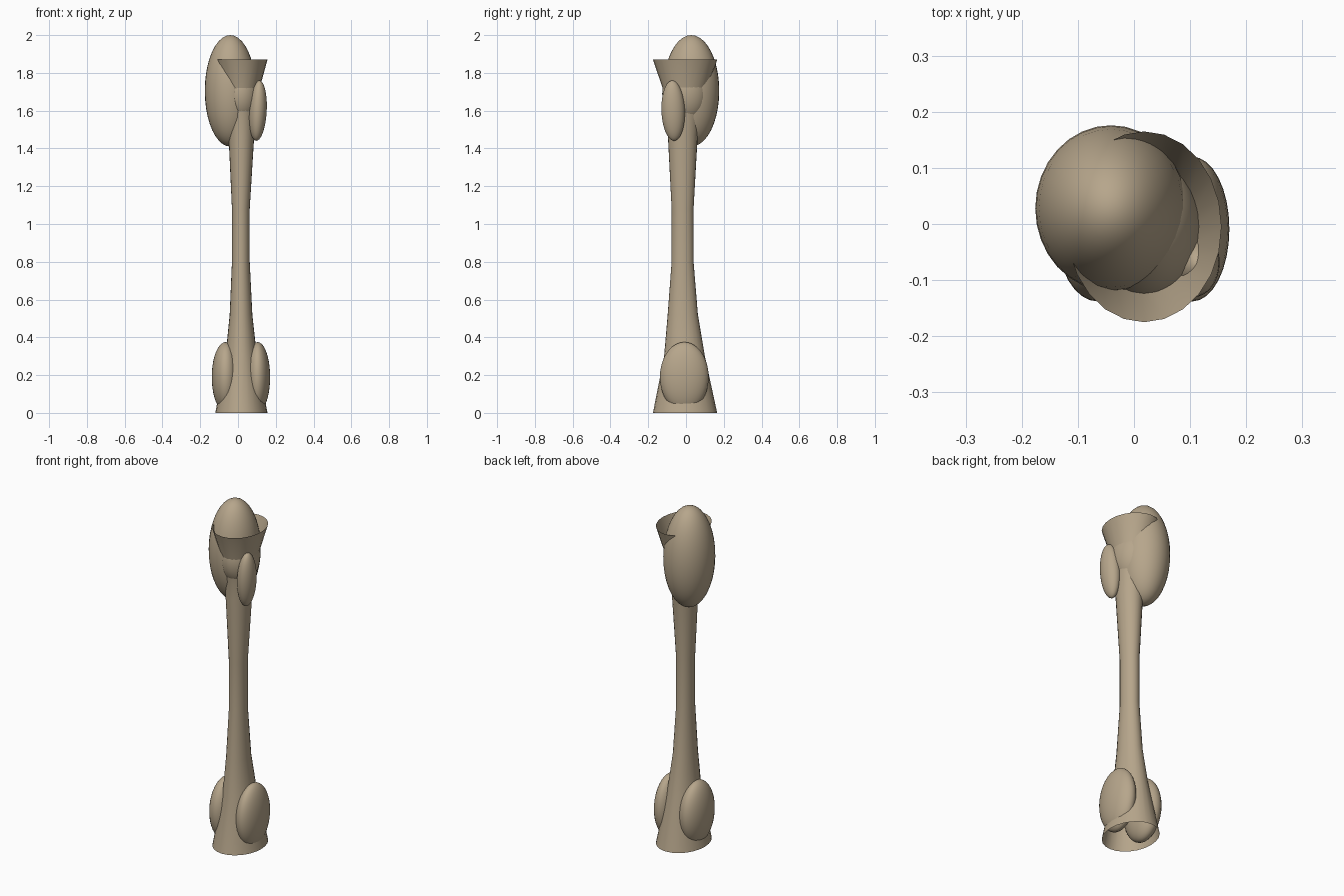
import bpy, bmesh
from math import sin, cos, pi, radians

if "Cube" in bpy.data.objects:
    bpy.data.objects.remove(bpy.data.objects["Cube"])

SIDES = 24


def smooth(ob):
    bpy.context.view_layer.objects.active = ob
    ob.select_set(True)
    bpy.ops.object.shade_smooth_by_angle(angle=radians(35))
    ob.select_set(False)


def paint(ob):
    ob.data.materials.append(bone_mat)


def loft(name, rings):
    """Open tube through elliptical rings (z, x, y, rx, ry)."""
    bm = bmesh.new()
    loops = []
    for z, x, y, rx, ry in rings:
        loops.append([bm.verts.new((x + rx * cos(2 * pi * i / SIDES),
                                    y + ry * sin(2 * pi * i / SIDES), z))
                      for i in range(SIDES)])
    for a, b in zip(loops, loops[1:]):
        for i in range(SIDES):
            j = (i + 1) % SIDES
            bm.faces.new((a[i], a[j], b[j], b[i]))
    me = bpy.data.meshes.new(name)
    bm.to_mesh(me)
    bm.free()
    ob = bpy.data.objects.new(name, me)
    bpy.context.collection.objects.link(ob)
    paint(ob)
    smooth(ob)


def knob(name, loc, size, tilt=(0, 0, 0)):
    """Stretched sphere for the rounded ends."""
    bpy.ops.mesh.primitive_uv_sphere_add(segments=32, ring_count=20, radius=1,
                                         location=loc,
                                         rotation=[radians(t) for t in tilt])
    ob = bpy.context.object
    ob.name = name
    ob.scale = size
    paint(ob)
    smooth(ob)


bone_mat = bpy.data.materials.new("bone")
bone_mat.diffuse_color = (0.47, 0.38, 0.26, 1)
bone_mat.use_nodes = True
bone_mat.node_tree.nodes["Principled BSDF"].inputs["Base Color"].default_value = bone_mat.diffuse_color

# Slender hollow shaft, flared and open at both ends
loft("shaft", [
    (0.00, 0.018, -0.005, 0.138, 0.170),
    (0.30, 0.017, -0.008, 0.083, 0.108),
    (0.52, 0.016, -0.017, 0.060, 0.080),
    (0.80, 0.015, -0.018, 0.047, 0.058),
    (1.08, 0.015, -0.018, 0.047, 0.058),
    (1.47, 0.018, -0.017, 0.068, 0.079),
    (1.56, 0.018, -0.012, 0.073, 0.086),
    (1.72, 0.018, -0.005, 0.097, 0.119),
    (1.87, 0.018, -0.005, 0.138, 0.170),
])

# Swelling inside the upper flare
knob("neck", (0.018, -0.004, 1.69), (0.100, 0.122, 0.160))

# Large rounded head and the smaller outer bump
knob("head", (-0.041, 0.028, 1.705), (0.135, 0.148, 0.295))
knob("outer_bump", (0.105, -0.068, 1.60), (0.047, 0.062, 0.160), (2, 3, 0))

# Pair of rounded lobes at the lower end
knob("left_lobe", (-0.065, -0.009, 0.190), (0.074, 0.129, 0.185))
knob("right_lobe", (0.104, -0.009, 0.190), (0.066, 0.129, 0.185))
